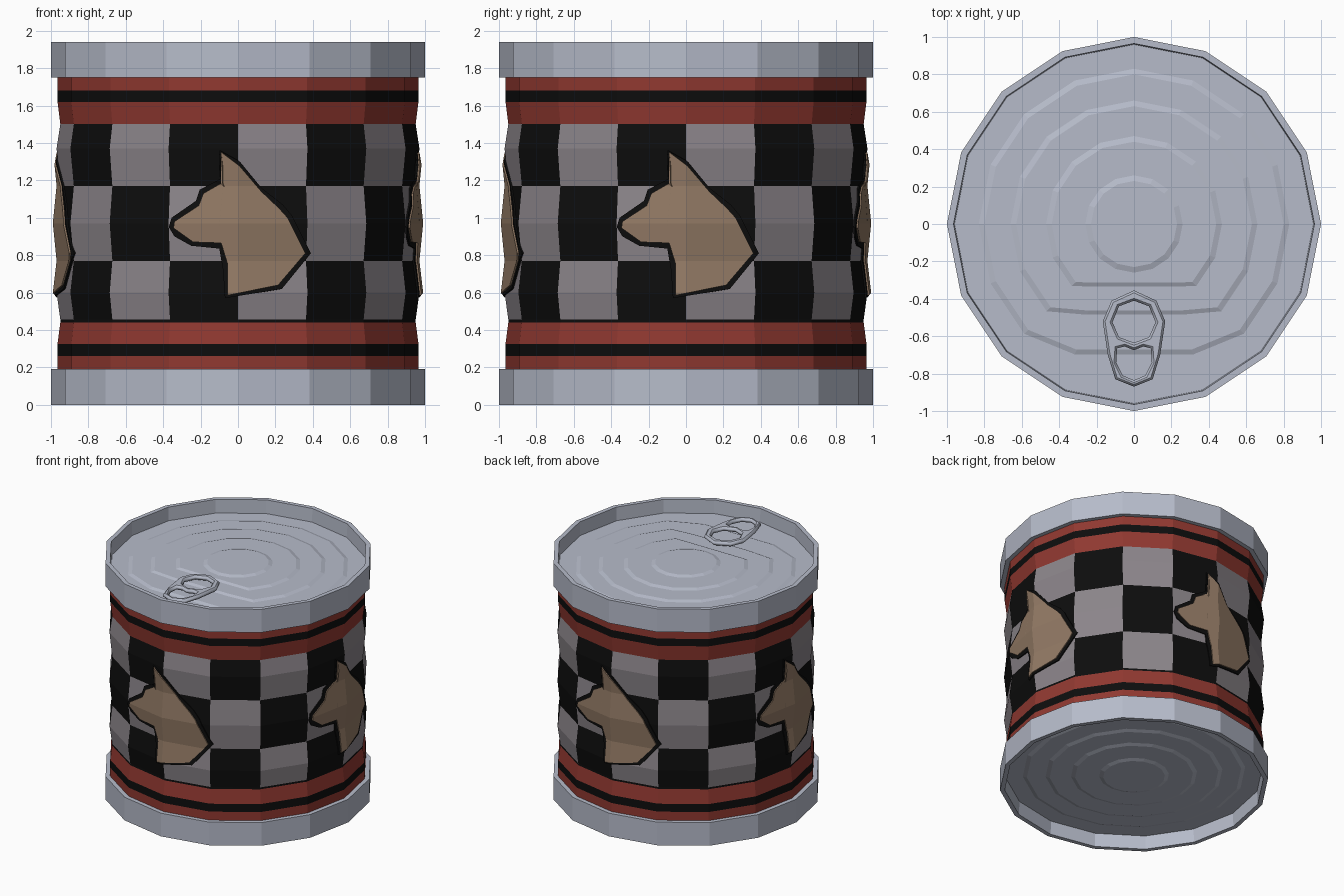
import bpy, bmesh, math

SIDES = 16
STEP = 2 * math.pi / SIDES

if "Cube" in bpy.data.objects:
    bpy.data.objects.remove(bpy.data.objects["Cube"])


def material(name, r, g, b):
    m = bpy.data.materials.new(name)
    m.use_nodes = True
    m.diffuse_color = (r, g, b, 1)
    shader = next(n for n in m.node_tree.nodes if n.type == 'BSDF_PRINCIPLED')
    shader.inputs["Base Color"].default_value = (r, g, b, 1)
    shader.inputs["Roughness"].default_value = 0.7
    return m


metal = material("light metal", .47, .50, .59)
red = material("dark red", .28, .04, .03)
black = material("black", .004, .004, .004)
grey = material("warm grey", .26, .235, .255)
tan = material("tan", .29, .195, .13)


def add_object(name, mesh, mats=()):
    for m in mats:
        mesh.materials.append(m)
    ob = bpy.data.objects.new(name, mesh)
    bpy.context.collection.objects.link(ob)
    return ob


def lathe(name, profile, mats, rule=None, cap=False):
    """Spin (radius, z, front cut) points; rule gives each face its material."""
    bm = bmesh.new()
    rings = []
    for r, z, cut in profile:
        ring = []
        for i in range(SIDES):
            x, y = r * math.cos(i * STEP), r * math.sin(i * STEP)
            ring.append(bm.verts.new((x, max(y, -r * cut), z)))
        rings.append(ring)
    for band, (a, b) in enumerate(zip(rings, rings[1:])):
        for i in range(SIDES):
            j = (i + 1) % SIDES
            f = bm.faces.new((a[i], a[j], b[j], b[i]))
            if rule:
                f.material_index = rule(band, i)
    if cap:
        bm.faces.new(rings[-1])
    bmesh.ops.recalc_face_normals(bm, faces=bm.faces)
    mesh = bpy.data.meshes.new(name)
    bm.to_mesh(mesh)
    bm.free()
    return add_object(name, mesh, mats)


# Rippled label wall: (radius, z, paint of the band below)
WALL = [(.965, 1.76, "red"), (.965, 1.68, "black"), (.965, 1.62, "red"),
        (.95, 1.5, 0), (.97, 1.37, 0), (.95, 1.17, 1), (.97, .97, 1),
        (.95, .77, 2), (.97, .6, 2), (.95, .455, "black"), (.95, .44, "red"),
        (.965, .325, "black"), (.965, .26, "red"), (.965, .18, None)]


def wall_paint(band, column):
    paint = WALL[band][2]
    if paint == "red":
        return 0
    if paint == "black":
        return 1
    return 1 if (column + paint) % 2 else 2


lathe("label_wall", [(r, z, 1) for r, z, _ in WALL], [red, black, grey], wall_paint)

# End caps: rim, recess and stepped rings, with the top rings cut flat by the tab
CAP = [(.94, .81, 1), (1, .81, 1), (1, 1, 1), (.965, 1, 1), (.96, .89, 1)]
for r, cut in ((.83, .84), (.66, .735), (.47, .71), (.26, 1)):
    z = CAP[-1][1]
    CAP += [(r, z, cut), (r - .03, z + .01, cut)]

lathe("top_cap", [(r, z + .94, c) for r, z, c in CAP], [metal], cap=True)
lathe("bottom_cap", [(r, 1 - z, 1) for r, z, c in CAP], [metal], cap=True)


# Pull tab: flat ring shape with two holes
def mirrored(half):
    return half + [(-x, y) for x, y in reversed(half) if x]


curve = bpy.data.curves.new("pull_tab", 'CURVE')
curve.dimensions = '2D'
curve.fill_mode = 'BOTH'
curve.extrude = .006
curve.bevel_depth = .012
curve.bevel_resolution = 0
curve.offset = -.012
outline = mirrored([(0, -.355), (.12, -.41), (.167, -.52), (.14, -.7), (.1, -.83), (0, -.87)])
big_hole = mirrored([(0, -.41), (.08, -.44), (.115, -.525), (.08, -.605), (0, -.635)])
small_hole = mirrored([(0, -.675), (.05, -.655), (.09, -.665), (.095, -.74), (.06, -.81), (0, -.835)])
for points in (outline, big_hole, small_hole):
    spline = curve.splines.new('POLY')
    spline.points.add(len(points) - 1)
    for p, (x, y) in zip(spline.points, points):
        p.co = (x, y, 0, 1)
    spline.use_cyclic_u = True
helper = add_object("tab_curve", curve)
graph = bpy.context.evaluated_depsgraph_get()
tab_mesh = bpy.data.meshes.new_from_object(helper.evaluated_get(graph))
bpy.data.objects.remove(helper)
tab_mesh.materials.clear()
tab = add_object("pull_tab", tab_mesh, [metal])
tab.location.z = 1.885


# Dog head plates wrapped over the wall, one on each side
def wall_depth(x, z):
    """y of the front wall at x, z."""
    for (r1, z1, _), (r2, z2, _) in zip(WALL, WALL[1:]):
        if z1 >= z >= z2:
            r = r1 + (r2 - r1) * (z1 - z) / (z1 - z2)
            break
    corner = r * math.sin(STEP)
    x = abs(x)
    return -r + min(x, corner) * math.tan(STEP / 2) + max(x - corner, 0) * math.tan(STEP * 1.5)


def plate_mesh(name, points, lift, mat):
    bm = bmesh.new()
    bm.faces.new([bm.verts.new((x, 0, z)) for x, z in reversed(points)])
    bmesh.ops.triangulate(bm, faces=bm.faces)
    cuts = [((x, 0, 0), (1, 0, 0)) for x in (-.365, 0, .365)]
    cuts += [((0, 0, z), (0, 0, 1)) for _, z, _ in WALL]
    for co, no in cuts:
        geom = bm.verts[:] + bm.edges[:] + bm.faces[:]
        bmesh.ops.bisect_plane(bm, geom=geom, plane_co=co, plane_no=no)
    for v in bm.verts:
        v.co.y = wall_depth(v.co.x, v.co.z) - lift
    mesh = bpy.data.meshes.new(name)
    bm.to_mesh(mesh)
    bm.free()
    mesh.materials.append(mat)
    return mesh


OUTER = [(-.1, 1.36), (.01, 1.3), (.125, 1.16), (.24, 1.07), (.29, 1.01), (.39, .81),
         (.235, .62), (-.07, .57), (-.08, .72), (-.1, .835), (-.25, .85), (-.34, .9),
         (-.37, .95), (-.355, 1), (-.225, 1.09), (-.205, 1.15), (-.09, 1.21), (-.09, 1.28)]
INNER = [(-.09, 1.35), (.01, 1.275), (.125, 1.14), (.22, 1.05), (.265, 1), (.36, .81),
         (.215, .64), (-.055, .585), (-.055, .75), (-.09, .865), (-.24, .87),
         (-.345, .945), (-.34, .98), (-.21, 1.065), (-.185, 1.13), (-.08, 1.19), (-.08, 1.27)]
backing = plate_mesh("dog_outline", OUTER, .011, black)
face = plate_mesh("dog_head", INNER, .02, tan)
for turn, side in enumerate(("front", "left", "back", "right")):
    for mesh in (backing, face):
        ob = add_object(side + "_" + mesh.name, mesh)
        ob.rotation_euler.z = turn * math.pi / 2
        solid = ob.modifiers.new("thickness", 'SOLIDIFY')
        solid.thickness = .0095
        solid.offset = -1
